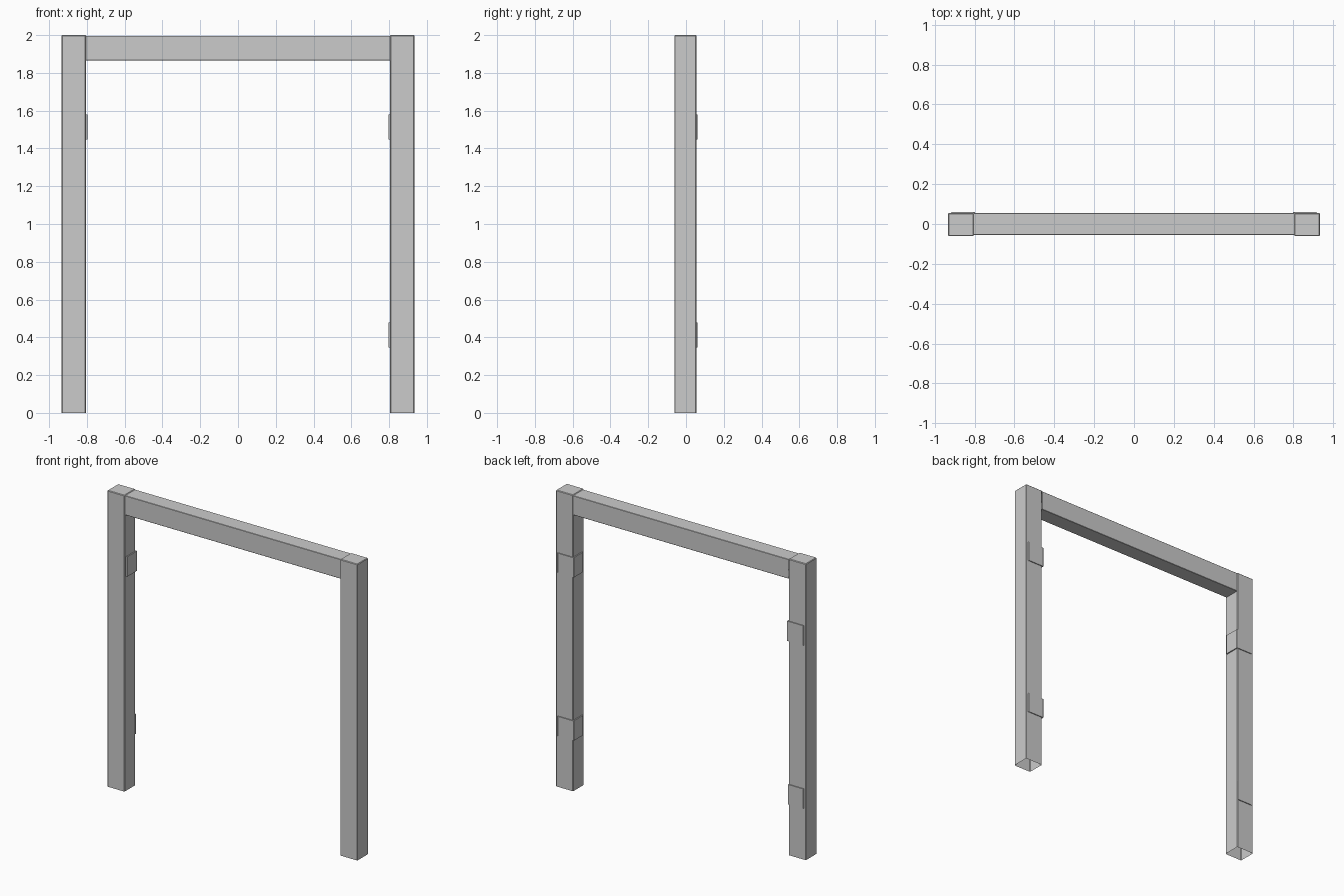
import bpy, bmesh
from mathutils import Vector

if "Cube" in bpy.data.objects:
    bpy.data.objects.remove(bpy.data.objects["Cube"])

X_OUT, X_IN = 0.934, 0.805      # post outer and inner faces
Y_FRONT, Y_BACK = -0.061, 0.055
X_PLATE, Y_PLATE = 0.797, 0.061  # raised hinge plate surfaces


def finish(name, bm):
    bmesh.ops.recalc_face_normals(bm, faces=bm.faces)
    mesh = bpy.data.meshes.new(name)
    bm.to_mesh(mesh)
    bm.free()
    obj = bpy.data.objects.new(name, mesh)
    bpy.context.collection.objects.link(obj)
    return obj


def box(name, lo, hi, open_sides, bevel):
    """Softened box, left open towards the given directions."""
    lo, hi = Vector(lo), Vector(hi)
    size = hi - lo
    bm = bmesh.new()
    bmesh.ops.create_cube(bm, size=1)
    for v in bm.verts:
        v.co = Vector([c * s for c, s in zip(v.co, size)]) + (lo + hi) / 2
    bm.normal_update()
    gone = [f for f in bm.faces
            if any(f.normal.dot(Vector(d)) > 0.9 for d in open_sides)]
    bmesh.ops.delete(bm, geom=gone, context='FACES')
    edges = [e for e in bm.edges if not e.is_boundary]
    bmesh.ops.bevel(bm, geom=edges, offset=bevel, segments=1,
                    profile=0.5, affect='EDGES')
    return finish(name, bm)


def prism(name, outline, side, z0, z1):
    """Upright plate from an xy outline, mirrored to one side."""
    bm = bmesh.new()
    face = bm.faces.new([bm.verts.new((side * x, y, z0)) for x, y in outline])
    result = bmesh.ops.extrude_face_region(bm, geom=[face], use_keep_orig=True)
    tops = [g for g in result['geom'] if isinstance(g, bmesh.types.BMVert)]
    bmesh.ops.translate(bm, verts=tops, vec=(0, 0, z1 - z0))
    return finish(name, bm)


# Posts, open at the floor
for label, side in (("left", -1), ("right", 1)):
    xs = sorted((side * X_IN, side * X_OUT))
    box(label + "_post", (xs[0], Y_FRONT, 0), (xs[1], Y_BACK, 2),
        [(0, 0, -1)], 0.004)

# Top beam, slightly inset from the posts
box("top_beam", (-X_IN, -0.054, 1.865), (X_IN, 0.054, 1.996),
    [(1, 0, 0), (-1, 0, 0)], 0.002)

# Hinge plates: three wrap the inner back corner, one is only on the back
wrap = [(0.92, Y_BACK), (0.915, Y_PLATE), (0.799, Y_PLATE),
        (X_PLATE, 0.059), (X_PLATE, -0.04), (X_IN, -0.044), (X_IN, Y_BACK)]
flat = [(0.92, Y_BACK), (0.915, Y_PLATE), (X_IN, Y_PLATE), (X_IN, Y_BACK)]
for name, outline, side, z in (
        ("right_upper_hinge", wrap, 1, 1.447),
        ("right_lower_hinge", wrap, 1, 0.345),
        ("left_upper_hinge", wrap, -1, 1.447),
        ("left_lower_hinge", flat, -1, 0.345)):
    prism(name, outline, side, z, z + 0.134)
